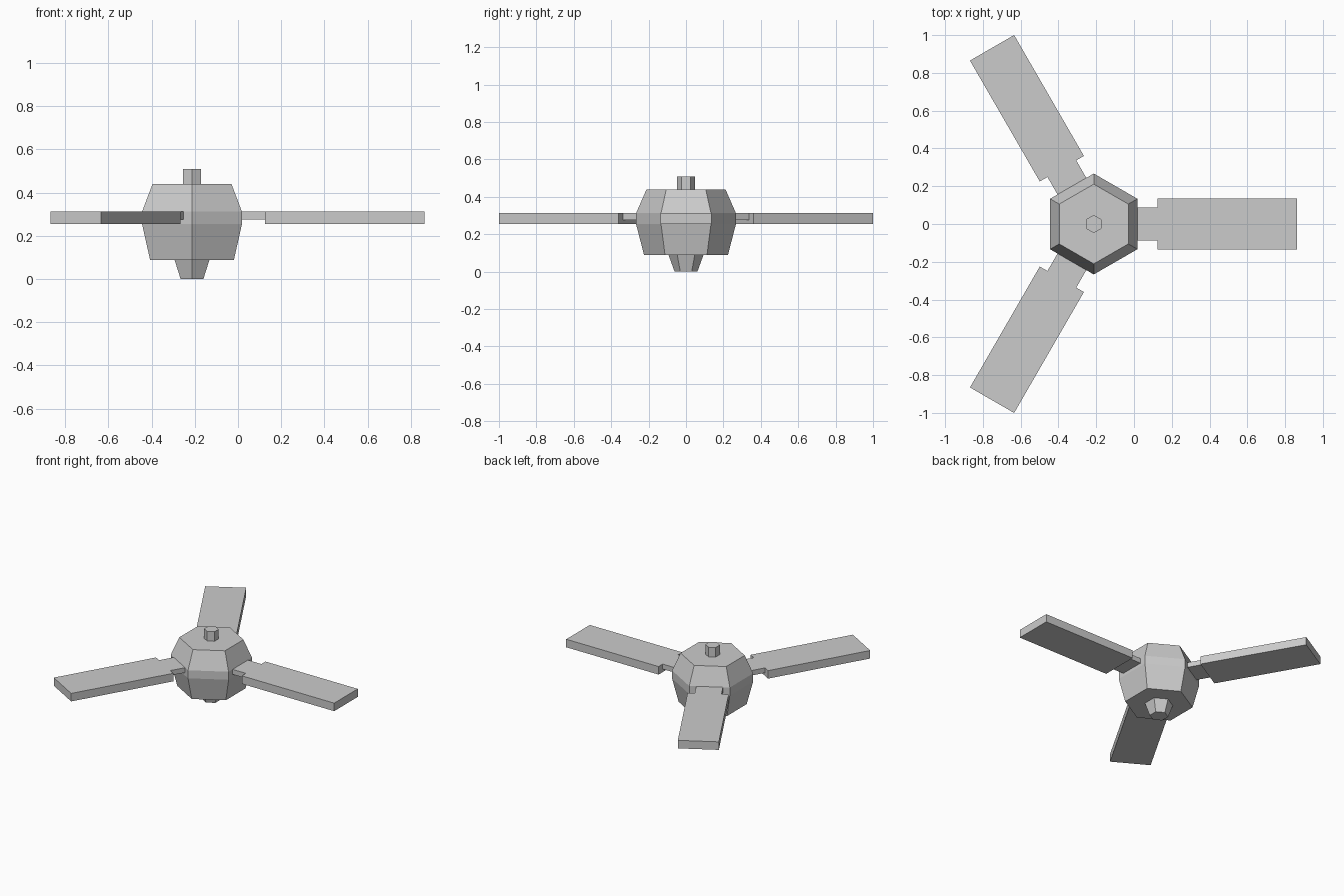
import bpy, bmesh, math
from mathutils import Matrix, Vector

if "Cube" in bpy.data.objects:
    bpy.data.objects.remove(bpy.data.objects["Cube"])

CX = -0.213  # rotor axis


def finish(name, bm):
    bmesh.ops.recalc_face_normals(bm, faces=bm.faces)
    mesh = bpy.data.meshes.new(name)
    bm.to_mesh(mesh)
    bm.free()
    ob = bpy.data.objects.new(name, mesh)
    ob.location.x = CX
    bpy.context.collection.objects.link(ob)
    return ob


def hex_turned(name, profile):
    """Six-sided solid of stacked (radius, z) rings, corners on the y axis."""
    bm = bmesh.new()
    rings = []
    for r, z in profile:
        angles = [math.pi / 2 + i * math.pi / 3 for i in range(6)]
        rings.append([bm.verts.new((r * math.cos(a), r * math.sin(a), z)) for a in angles])
    for lo, hi in zip(rings, rings[1:]):
        for i in range(6):
            j = (i + 1) % 6
            bm.faces.new((lo[i], lo[j], hi[j], hi[i]))
    bm.faces.new(rings[0])
    bm.faces.new(rings[-1])
    return finish(name, bm)


def box(name, x0, x1, half_y, z0, z1, angle):
    """Radial box, turned about the rotor axis."""
    bm = bmesh.new()
    size = Vector((x1 - x0, 2 * half_y, z1 - z0))
    mid = Vector(((x0 + x1) / 2, 0, (z0 + z1) / 2))
    bmesh.ops.create_cube(bm, size=1, matrix=Matrix.Translation(mid) @ Matrix.Diagonal(size).to_4x4())
    ob = finish(name, bm)
    ob.rotation_euler.z = angle
    return ob


# Central body: motor housing, stem above and cap below
hex_turned("motor_housing", [(0.224, 0.088), (0.267, 0.254), (0.267, 0.312), (0.211, 0.44)])
hex_turned("top_stem", [(0.048, 0.44), (0.048, 0.509)])
hex_turned("bottom_cap", [(0.061, 0.0), (0.093, 0.088)])

# Three blades with their bracket arms
for i in range(3):
    a = i * math.tau / 3
    box(f"bracket_arm_{i + 1}", 0.228, 0.338, 0.088, 0.276, 0.312, a)
    box(f"blade_{i + 1}", 0.338, 1.077, 0.135, 0.254, 0.312, a)
